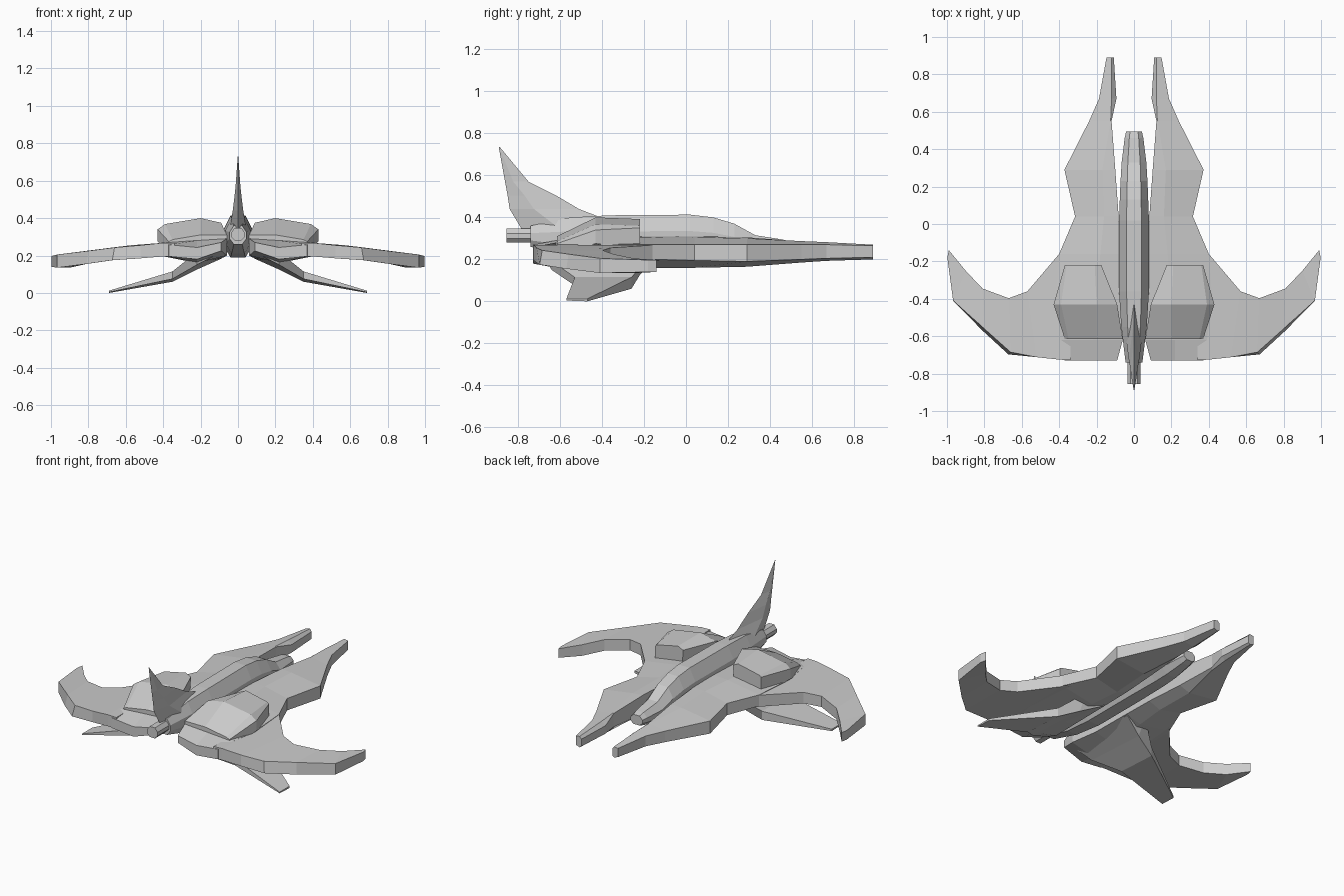
import bpy, bmesh


def loft(name, rings, mirror=True):
    """Skin a list of equal-length point rings and cap both ends."""
    bm = bmesh.new()
    rows = [[bm.verts.new(p) for p in ring] for ring in rings]
    n = len(rows[0])
    for a, b in zip(rows, rows[1:]):
        for i in range(n):
            j = (i + 1) % n
            bm.faces.new((a[i], a[j], b[j], b[i]))
    bm.faces.new(rows[0][::-1])
    bm.faces.new(rows[-1])
    bmesh.ops.recalc_face_normals(bm, faces=bm.faces)
    me = bpy.data.meshes.new(name)
    bm.to_mesh(me)
    bm.free()
    ob = bpy.data.objects.new(name, me)
    bpy.context.collection.objects.link(ob)
    if mirror:
        m = ob.modifiers.new("Mirror", "MIRROR")
        m.use_mirror_merge = False
    return ob


# Fuselage: octagonal sections (y, half width, bottom z, top z)
def octagon(y, w, b, t):
    h = t - b
    return [(-w * .5, y, b), (w * .5, y, b), (w, y, b + h * .3), (w, y, b + h * .65),
            (w * .5, y, t), (-w * .5, y, t), (-w, y, b + h * .65), (-w, y, b + h * .3)]


loft("fuselage", [octagon(*s) for s in [
    (.495, .042, .225, .285), (.46, .05, .215, .295), (.33, .066, .195, .315),
    (.23, .072, .19, .37), (.13, .076, .19, .40), (.02, .08, .19, .413),
    (-.36, .08, .19, .41), (-.55, .068, .21, .40), (-.74, .045, .26, .36)]], False)

# Tail exhaust
loft("tail_exhaust", [octagon(y, .036, .28, .347) for y in (-.70, -.855)], False)

# Vertical tail fin: diamond sections (z, rear y, front y, half width)
loft("tail_fin", [[(0, r, z), (w, r + (f - r) * .35, z), (0, f, z), (-w, r + (f - r) * .35, z)]
                  for z, r, f, w in [(.34, -.78, -.25, .045), (.44, -.84, -.51, .028),
                                     (.505, -.85, -.62, .02), (.57, -.862, -.75, .013),
                                     (.735, -.892, -.887, .001)]], False)


# Hull halves with forward prongs:
# (y, inner x, mid x, outer x, top z inner/mid/outer, bottom z outer/mid/inner)
def hull(y, xi, xm, xo, ti, tm, to, bo, bm_, bi):
    return [(xi, y, ti), (xm, y, tm), (xo, y, to), (xo, y, bo), (xm, y, bm_), (xi, y, bi)]


loft("hull", [hull(*s) for s in [
    (.89, .108, .12, .147, .255, .27, .265, .21, .20, .21),
    (.67, .094, .12, .187, .26, .282, .27, .205, .193, .21),
    (.55, .12, .125, .24, .285, .287, .27, .20, .185, .20),
    (.29, .10, .17, .372, .305, .30, .27, .19, .165, .19),
    (.04, .082, .16, .315, .31, .305, .27, .195, .16, .19),
    (-.16, .078, .18, .40, .31, .305, .27, .20, .16, .19),
    (-.43, .075, .20, .42, .30, .30, .27, .20, .16, .19),
    (-.62, .06, .22, .39, .29, .28, .268, .20, .16, .20),
    (-.73, .09, .22, .37, .27, .243, .258, .195, .18, .225)]])


# Swept wings: sections given by front and rear edge points
def wing(fx, fy, rx, ry, top, bot, lean=0):
    return [(fx, fy, top), (rx, ry, top), (rx + lean, ry - lean, bot), (fx, fy, bot)]


loft("wing", [wing(*s) for s in [
    (.34, -.10, .34, -.728, .268, .195),
    (.40, -.16, .40, -.725, .268, .195),
    (.57, -.36, .52, -.712, .255, .185),
    (.67, -.397, .66, -.685, .243, .175, .012),
    (.81, -.345, .80, -.56, .225, .155, .01),
    (.90, -.25, .967, -.41, .205, .135),
    (.99, -.14, .998, -.18, .197, .14)]])

# Engine pods on top of the hull (x, z pairs per station)
loft("engine_pod", [[(x, y, z) for x, z in pts] for y, pts in [
    (-.22, [(.18, .25), (.175, .375), (.21, .392), (.36, .36), (.37, .35), (.37, .25)]),
    (-.43, [(.10, .25), (.09, .375), (.20, .40), (.39, .368), (.43, .34), (.43, .275)]),
    (-.615, [(.06, .22), (.06, .31), (.20, .31), (.35, .285), (.37, .275), (.37, .22)])]])

# Lower fins (y, z pairs per station)
loft("lower_fin", [[(x, y, z) for y, z in pts] for x, pts in [
    (.085, [(-.16, .25), (-.68, .25), (-.68, .22), (-.16, .185)]),
    (.22, [(-.16, .22), (-.68, .22), (-.64, .15), (-.22, .125)]),
    (.35, [(-.26, .115), (-.53, .115), (-.53, .075), (-.26, .06)]),
    (.69, [(-.47, .012), (-.57, .012), (-.57, .004), (-.47, 0)])]])
